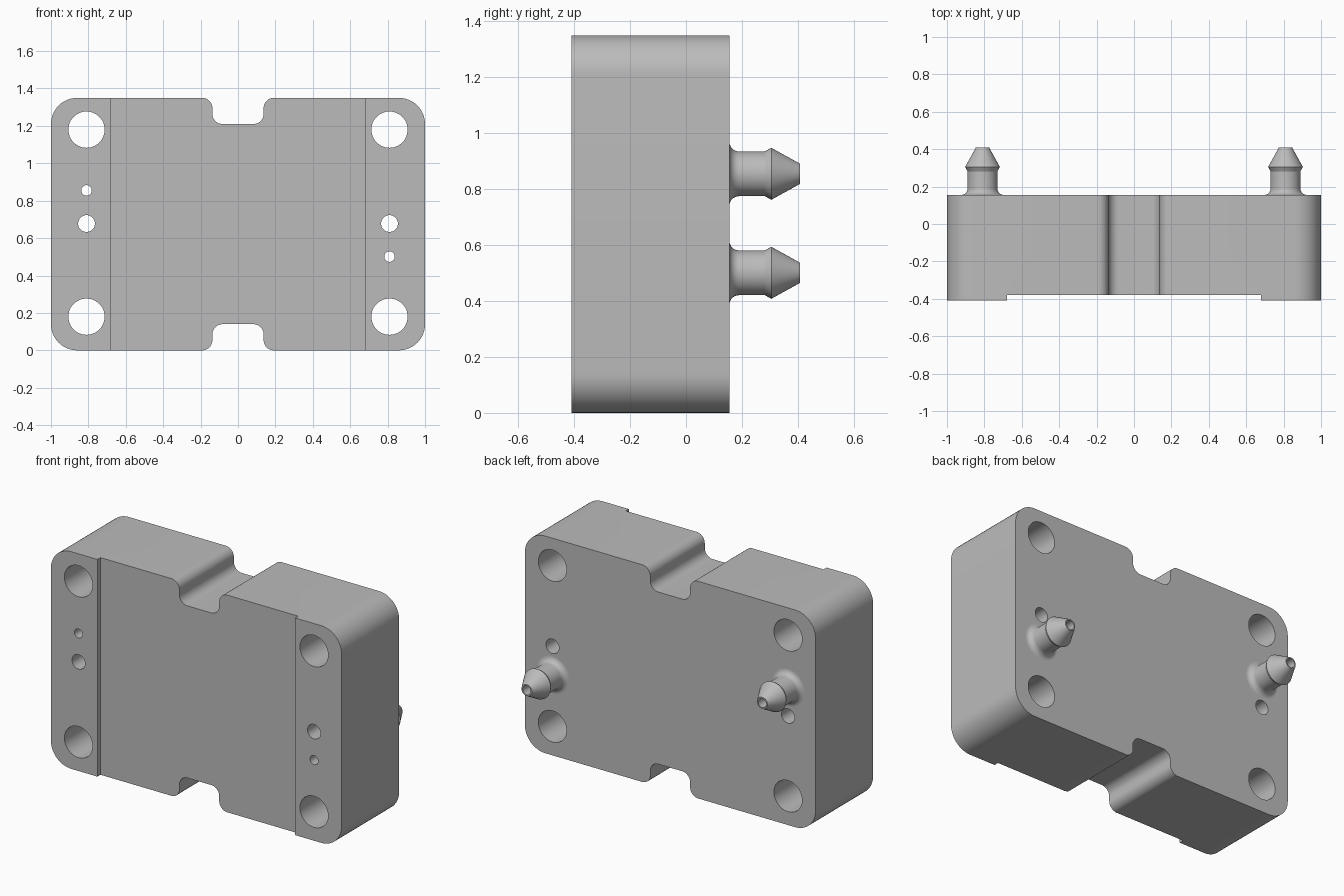
import bpy
import bmesh
from math import sin, cos, pi, radians
from mathutils import Matrix, Vector

cube = bpy.data.objects.get("Cube")
if cube:
    bpy.data.objects.remove(cube, do_unlink=True)

FRONT, BACK, HEIGHT = -0.41, 0.155, 1.35
MID = HEIGHT / 2
PORT_X = 0.81
BORE = 0.028

grey = bpy.data.materials.new("plain_grey")
grey.use_nodes = True
grey.diffuse_color = (0.5, 0.5, 0.5, 1)
grey.node_tree.nodes["Principled BSDF"].inputs["Base Color"].default_value = (0.5, 0.5, 0.5, 1)


def make_object(name, bm):
    bmesh.ops.recalc_face_normals(bm, faces=bm.faces)
    mesh = bpy.data.meshes.new(name)
    bm.to_mesh(mesh)
    bm.free()
    obj = bpy.data.objects.new(name, mesh)
    bpy.context.collection.objects.link(obj)
    mesh.materials.append(grey)
    return obj


def activate(obj):
    bpy.ops.object.select_all(action='DESELECT')
    obj.select_set(True)
    bpy.context.view_layer.objects.active = obj


def rounded(corners, steps=12):
    """Replace each (x, z, radius) corner of a right-angled outline by an arc."""
    points = []
    for i, (x, z, r) in enumerate(corners):
        p = Vector((x, z))
        a = (Vector(corners[i - 1][:2]) - p).normalized() * r
        b = (Vector(corners[(i + 1) % len(corners)][:2]) - p).normalized() * r
        for k in range(steps + 1):
            t = pi / 2 * k / steps
            points.append(p + a * (1 - sin(t)) + b * (1 - cos(t)))
    return points


def add_hole(bm, x, z, r, segments=48):
    place = Matrix.Translation((x, 0, z)) @ Matrix.Rotation(radians(90), 4, 'X')
    bmesh.ops.create_cone(bm, cap_ends=True, segments=segments, radius1=r,
                          radius2=r, depth=2, matrix=place)


# Block: rounded rectangle with a rounded notch in the top and bottom edges
half = [(-1, 0, 0.14), (-0.137, 0, 0.055), (-0.137, 0.14, 0.055),
        (0.137, 0.14, 0.055), (0.137, 0, 0.055), (1, 0, 0.14)]
outline = half + [(-x, HEIGHT - z, r) for x, z, r in half]
bm = bmesh.new()
face = bm.faces.new([bm.verts.new((p.x, FRONT, p.y)) for p in rounded(outline)])
ext = bmesh.ops.extrude_face_region(bm, geom=[face])
bmesh.ops.translate(bm, vec=(0, BACK - FRONT, 0),
                    verts=[v for v in ext["geom"] if isinstance(v, bmesh.types.BMVert)])
block = make_object("block", bm)

# Cutters: mounting holes, dowel holes, fluid bores and the shallow front recess
bm = bmesh.new()
for side in (-1, 1):
    for z in (0.18, 1.18):
        add_hole(bm, side * PORT_X, z, 0.097)
    add_hole(bm, side * PORT_X, MID + 0.003, 0.045)
    add_hole(bm, side * PORT_X, MID + 0.003 - side * 0.177, BORE)
bmesh.ops.create_cube(bm, size=1, matrix=Matrix.Translation((0, FRONT - 0.07, MID))
                      @ Matrix.Diagonal((1.36, 0.2, 2, 1)))
cutter = make_object("block_cutter", bm)
cutter.hide_render = True

cut = block.modifiers.new("cut", 'BOOLEAN')
cut.operation = 'DIFFERENCE'
cut.solver = 'EXACT'
cut.object = cutter
activate(block)
bpy.ops.object.modifier_apply(modifier=cut.name)
bpy.data.objects.remove(cutter, do_unlink=True)
bpy.ops.object.shade_smooth_by_angle(angle=radians(30))

# Barbed hose fittings: lathed tube with a filleted foot, (radius, y)
fillet = 0.035
profile = [(0.08 + fillet * (1 - sin(t)), BACK + fillet * (1 - cos(t)))
           for t in [pi / 2 * k / 8 for k in range(9)]]
profile += [(0.08, 0.282), (0.093, 0.305), (0.036, 0.408), (BORE, 0.408), (BORE, BACK)]
for side, name in ((-1, "right_hose_fitting"), (1, "left_hose_fitting")):
    bm = bmesh.new()
    verts = [bm.verts.new((r, y, 0)) for r, y in profile]
    edges = [bm.edges.new(pair) for pair in zip(verts, verts[1:])]
    bmesh.ops.spin(bm, geom=verts + edges, cent=(0, 0, 0), axis=(0, 1, 0),
                   angle=2 * pi, steps=48, use_merge=True)
    bmesh.ops.remove_doubles(bm, verts=bm.verts, dist=0.0001)
    bmesh.ops.translate(bm, vec=(side * PORT_X, 0, MID + 0.003 - side * 0.177), verts=bm.verts)
    fitting = make_object(name, bm)
    activate(fitting)
    bpy.ops.object.shade_smooth_by_angle(angle=radians(25))
